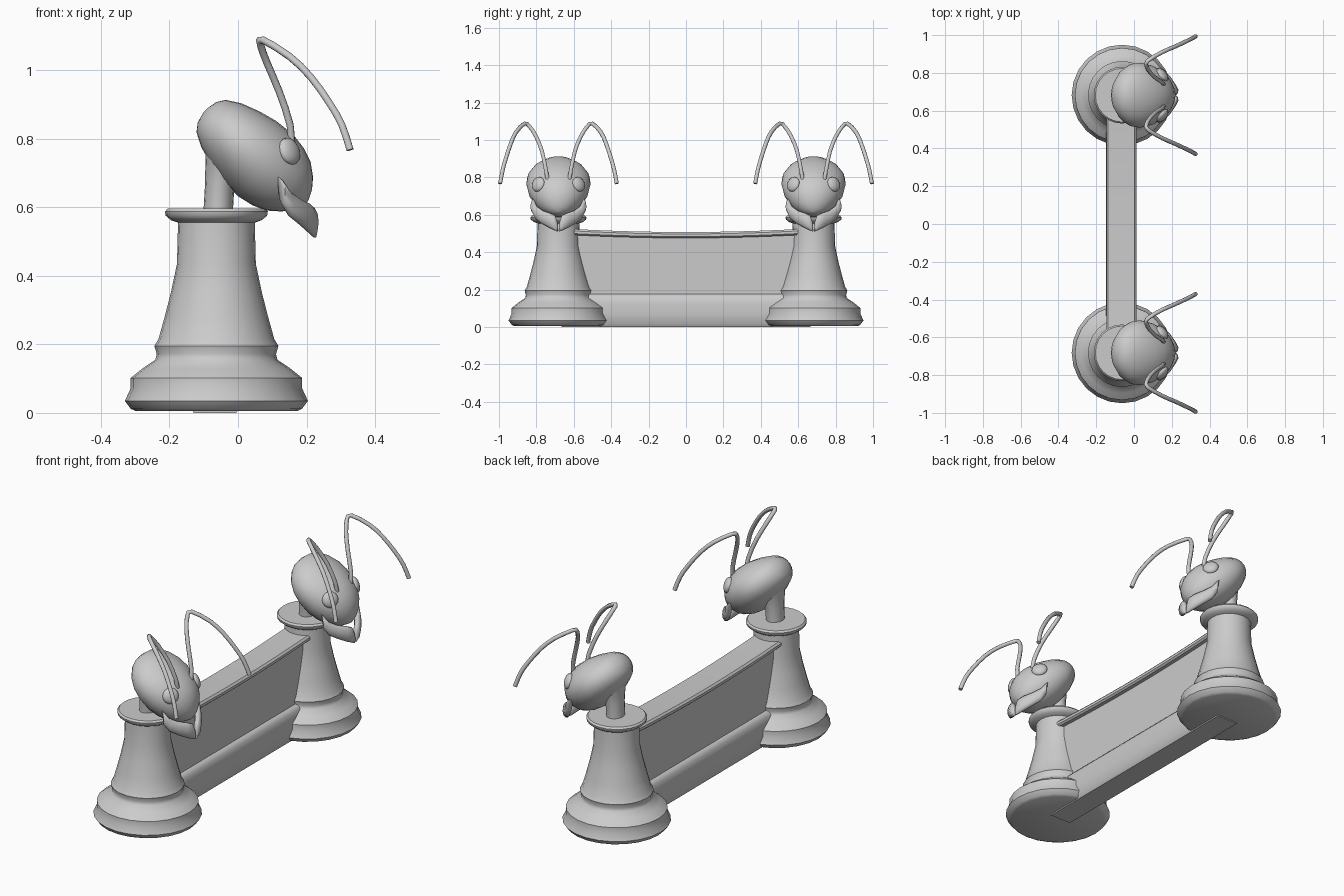
import bpy, bmesh, math
from mathutils import Vector, Matrix

if "Cube" in bpy.data.objects:
    bpy.data.objects.remove(bpy.data.objects["Cube"])

CX, CY = -0.063, 0.682      # pedestal axis


def finish(name, bm, angle=40):
    bmesh.ops.recalc_face_normals(bm, faces=bm.faces)
    me = bpy.data.meshes.new(name)
    bm.to_mesh(me)
    bm.free()
    ob = bpy.data.objects.new(name, me)
    bpy.context.collection.objects.link(ob)
    bpy.ops.object.select_all(action='DESELECT')
    ob.select_set(True)
    bpy.context.view_layer.objects.active = ob
    bpy.ops.object.shade_smooth_by_angle(angle=math.radians(angle))
    return ob


def loft(name, rings, angle=40):
    """Skin closed rings of points and cap both ends."""
    bm = bmesh.new()
    vs = [[bm.verts.new(p) for p in r] for r in rings]
    n = len(vs[0])
    for a, b in zip(vs, vs[1:]):
        for i in range(n):
            j = (i + 1) % n
            bm.faces.new((a[i], a[j], b[j], b[i]))
    bm.faces.new(vs[0])
    bm.faces.new(vs[-1])
    return finish(name, bm, angle)


def ellipse(c, a, b, n):
    c, a, b = Vector(c), Vector(a), Vector(b)
    return [c + a * math.cos(2 * math.pi * i / n) + b * math.sin(2 * math.pi * i / n)
            for i in range(n)]


def smooth_path(pts, sub):
    """Catmull-Rom through tuples of any length."""
    p = [Vector(q) for q in pts]
    p = [p[0] * 2 - p[1]] + p + [p[-1] * 2 - p[-2]]
    out = []
    for i in range(1, len(p) - 2):
        for k in range(sub):
            t = k / sub
            out.append(0.5 * (2 * p[i] + (p[i + 1] - p[i - 1]) * t
                       + (2 * p[i - 1] - 5 * p[i] + 4 * p[i + 1] - p[i + 2]) * t * t
                       + (3 * p[i] - p[i - 1] - 3 * p[i + 1] + p[i + 2]) * t ** 3))
    return out + [p[-2]]


# Profiles (radius, z) and sections
PEDESTAL = [(.235, .005), (.25, .012), (.267, .035), (.25, .072), (.25, .102),
            (.215, .13), (.178, .155), (.174, .172), (.181, .195), (.169, .215),
            (.151, .28), (.133, .35), (.115, .435), (.112, .555), (.132, .562),
            (.148, .575), (.150, .587), (.142, .596), (.02, .596)]
NECK = [(-.058, .585, .043, .052), (-.053, .67, .043, .055),
        (-.042, .75, .053, .075), (-.03, .83, .073, .115)]
# along head axis: distance, half height, half width
HEAD = [(-.204, .008, .012), (-.197, .04, .055), (-.18, .064, .092), (-.14, .087, .138),
        (-.085, .105, .166), (-.03, .117, .172), (.035, .121, .16), (.085, .112, .138),
        (.125, .096, .113), (.16, .068, .08), (.183, .038, .048), (.196, .008, .01)]
# x, y, z, half height
JAW = [(.118, .137, .683, .006), (.128, .135, .645, .034), (.15, .118, .61, .036),
       (.18, .085, .587, .037), (.205, .048, .57, .042), (.219, .02, .557, .042),
       (.224, .006, .535, .025), (.226, .004, .515, .004)]
ANTENNA = [(.155, .055, .77), (.152, .067, .84), (.119, .088, .94), (.085, .12, 1.02),
           (.066, .155, 1.073), (.072, .182, 1.088), (.15, .228, 1.04), (.212, .255, .98),
           (.266, .28, .905), (.303, .298, .84), (.327, .312, .767)]

D, N = Vector((.74, 0, -.67)), Vector((.67, 0, .74))

for label, y0 in (("near", -CY), ("far", CY)):
    loft(label + "_pedestal", [ellipse((CX, y0, z), (r, 0, 0), (0, r, 0), 24)
                               for r, z in PEDESTAL], 45)
    loft(label + "_neck", [ellipse((x, y0, z), (rx, 0, 0), (0, ry, 0), 16)
                           for x, z, rx, ry in NECK], 60)
    loft(label + "_head", [ellipse(Vector((.055, y0, .745)) + D * u, N * rv, (0, ry, 0), 24)
                           for u, rv, ry in HEAD], 80)

    for side, s in (("left", -1), ("right", 1)):
        # Jaw: curved tapering blade wrapping around the head
        rings = []
        pts = [Vector((x, y0 + s * y, z, h)) for x, y, z, h in JAW]
        for i, p in enumerate(pts):
            t = pts[min(i + 1, len(pts) - 1)].xyz - pts[max(i - 1, 0)].xyz
            out = Vector((-s * t.y, s * t.x, 0))
            out = Vector((.55, s * .83, 0)) if i < 2 else Vector((abs(t.y), s * abs(t.x), 0)).normalized()
            up = Vector((0, 0, 1)) if i > 0 else Vector((-.3, 0, 1))
            w = min(.018, p.w * .6) if i < 6 else min(.008, p.w)
            rings.append(ellipse(p.xyz, out * w, up * p.w, 10))
        loft(f"{label}_{side}_jaw", rings, 60)

        # Eye: flattened ball on the head surface
        bm = bmesh.new()
        rot = Vector((.7, s * .6, .3)).to_track_quat('Z', 'Y').to_matrix().to_4x4()
        bmesh.ops.create_uvsphere(
            bm, u_segments=16, v_segments=8, radius=1,
            matrix=Matrix.Translation((.15, y0 + s * .108, .763)) @ rot
            @ Matrix.Diagonal((.041, .041, .02, 1)))
        finish(f"{label}_{side}_eye", bm, 60)

        # Antenna: bent tube
        path = smooth_path([(x, y0 + s * y, z) for x, y, z in ANTENNA], 2)
        rings = []
        for i, p in enumerate(path):
            t = (path[min(i + 1, len(path) - 1)] - path[max(i - 1, 0)]).normalized()
            a = t.cross(Vector((-.75, s * .6, 0))).normalized()
            a = t.cross(Vector((.45, -s * .9, 0))).normalized()
            b = t.cross(a)
            rings.append(ellipse(p, a * .011, b * .011, 8))
        loft(f"{label}_{side}_antenna", rings, 60)

# Wall between the pedestals: rounded foot, thin panel, overhanging rail that sags
HALF = [(.062, 0), (.074, .02), (.08, .07), (.08, .13), (.074, .16), (.06, .175),
        (.05, .177), (.05, .476), (.07, .476), (.079, .484), (.079, .498), (.07, .508)]
section = HALF + [(-x, z) for x, z in reversed(HALF)]
rings = []
for i in range(17):
    y = -.665 + 1.33 * i / 16
    rise = .016 * (abs(y) / .6) ** 2
    rings.append([Vector((CX - .004 + x, y, z + (rise if z > .4 else 0))) for x, z in section])
loft("connecting_wall", rings, 40)
